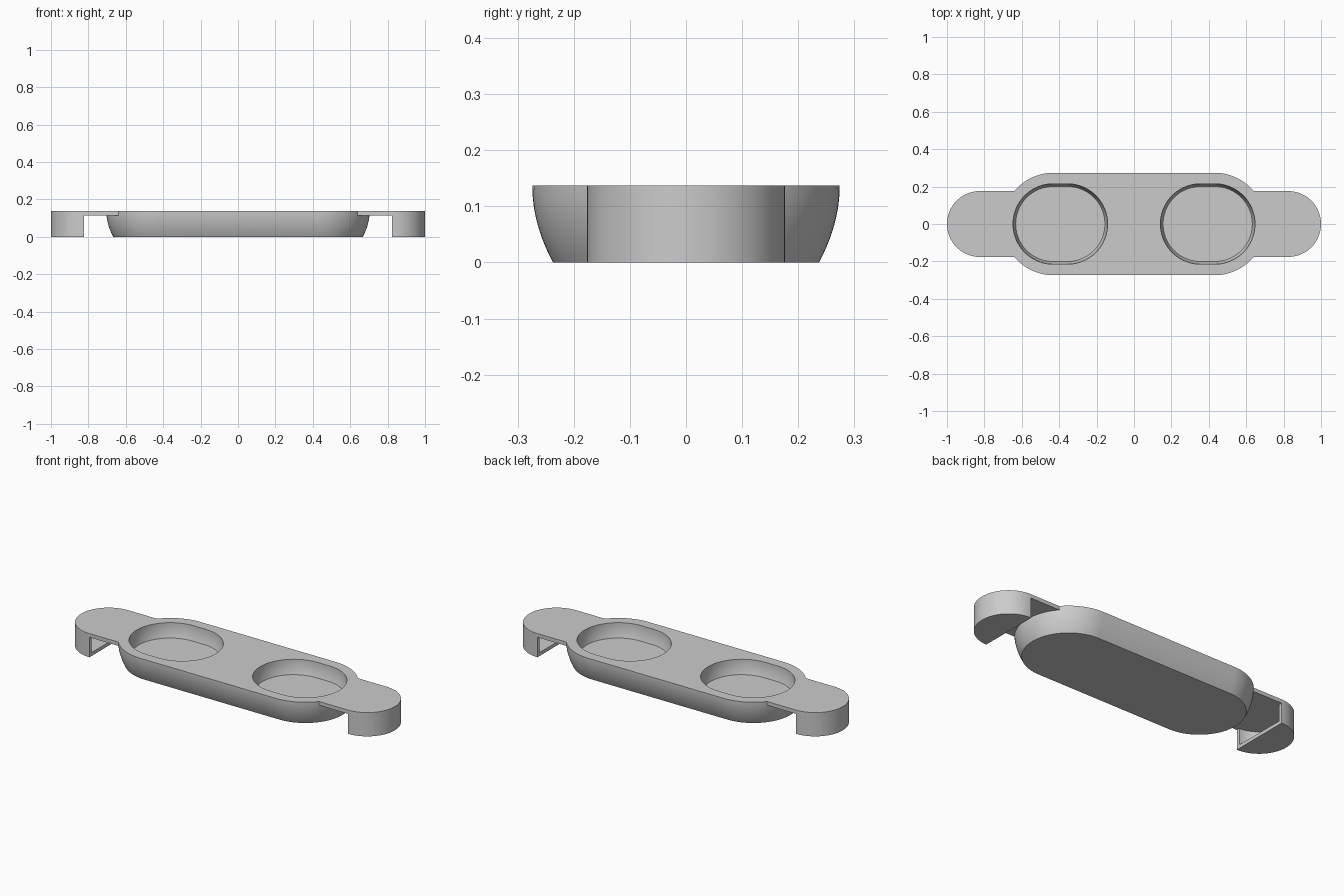
import bpy, bmesh, math

if "Cube" in bpy.data.objects:
    bpy.data.objects.remove(bpy.data.objects["Cube"])

TOP = 0.137          # overall height
BODY_R, BODY_C = 0.274, 0.43
TAB_R, TAB_C = 0.176, 0.824
WALL = 0.02          # foot wall thickness
SEG = 40

grey = bpy.data.materials.new("plain_grey")
grey.use_nodes = True
colour = (0.6, 0.6, 0.6, 1)
grey.diffuse_color = colour
grey.node_tree.nodes["Principled BSDF"].inputs["Base Color"].default_value = colour


def end_arc(cx, r, side):
    """Half circle bulging towards +x (side 1) or -x (side -1), anticlockwise."""
    start = -math.pi / 2 if side > 0 else math.pi / 2
    return [(cx + r * math.cos(start + math.pi * i / SEG),
             r * math.sin(start + math.pi * i / SEG)) for i in range(SEG + 1)]


def stadium(cx, half, r):
    return end_arc(cx + half, r, 1) + end_arc(cx - half, r, -1)


def loft(name, levels):
    """Closed solid through a stack of (outline, z) rings."""
    bm = bmesh.new()
    rings = [[bm.verts.new((x, y, z)) for x, y in pts] for pts, z in levels]
    n = len(rings[0])
    for a, b in zip(rings, rings[1:]):
        for i in range(n):
            j = (i + 1) % n
            bm.faces.new((a[i], a[j], b[j], b[i]))
    bm.faces.new(rings[0][::-1])
    bm.faces.new(rings[-1])
    bmesh.ops.recalc_face_normals(bm, faces=bm.faces)
    mesh = bpy.data.meshes.new(name)
    bm.to_mesh(mesh)
    bm.free()
    mesh.materials.append(grey)
    obj = bpy.data.objects.new(name, mesh)
    bpy.context.collection.objects.link(obj)
    return obj


def combine(base, other, operation):
    mod = base.modifiers.new(operation.lower(), 'BOOLEAN')
    mod.operation, mod.solver, mod.object = operation, 'EXACT', other
    bpy.context.view_layer.objects.active = base
    bpy.ops.object.modifier_apply(modifier=mod.name)
    bpy.data.objects.remove(other)


def inset(z):
    """Rounded belly: vertical at the rim, drawing in towards the bottom."""
    return 0.037 * ((TOP - z) / TOP) ** 2


# Rounded tray body
heights = [TOP * i / 10 for i in range(11)]
tray = loft("tray", [(stadium(0, BODY_C, BODY_R - inset(z)), z) for z in heights])

# Thin plate forming both end tabs
plate = loft("tab_plate", [(stadium(0, TAB_C, TAB_R), z) for z in (0.115, TOP)])
combine(tray, plate, 'UNION')

for side in (-1, 1):
    # Half round foot, hollowed from its inner face
    foot = loft("foot", [(end_arc(side * TAB_C, TAB_R, side), z) for z in (0, TOP)])
    combine(tray, foot, 'UNION')
    hollow = loft("foot_hollow", [(end_arc(side * (TAB_C - 0.002), TAB_R - WALL, side), z)
                                  for z in (WALL, 0.115)])
    combine(tray, hollow, 'DIFFERENCE')

    # Oval pocket with gently tapering wall
    floor = 0.055
    depths = [floor + (TOP - floor) * i / 8 for i in range(9)] + [TOP + 0.05]
    pocket = loft("pocket", [(stadium(side * 0.394, 0.038, 0.215 - inset(min(z, TOP)) * 1.1), z)
                             for z in depths])
    combine(tray, pocket, 'DIFFERENCE')

# Smooth curved walls, keep rims crisp
bpy.ops.object.select_all(action='DESELECT')
tray.select_set(True)
bpy.context.view_layer.objects.active = tray
bpy.ops.object.shade_smooth_by_angle(angle=math.radians(30))
